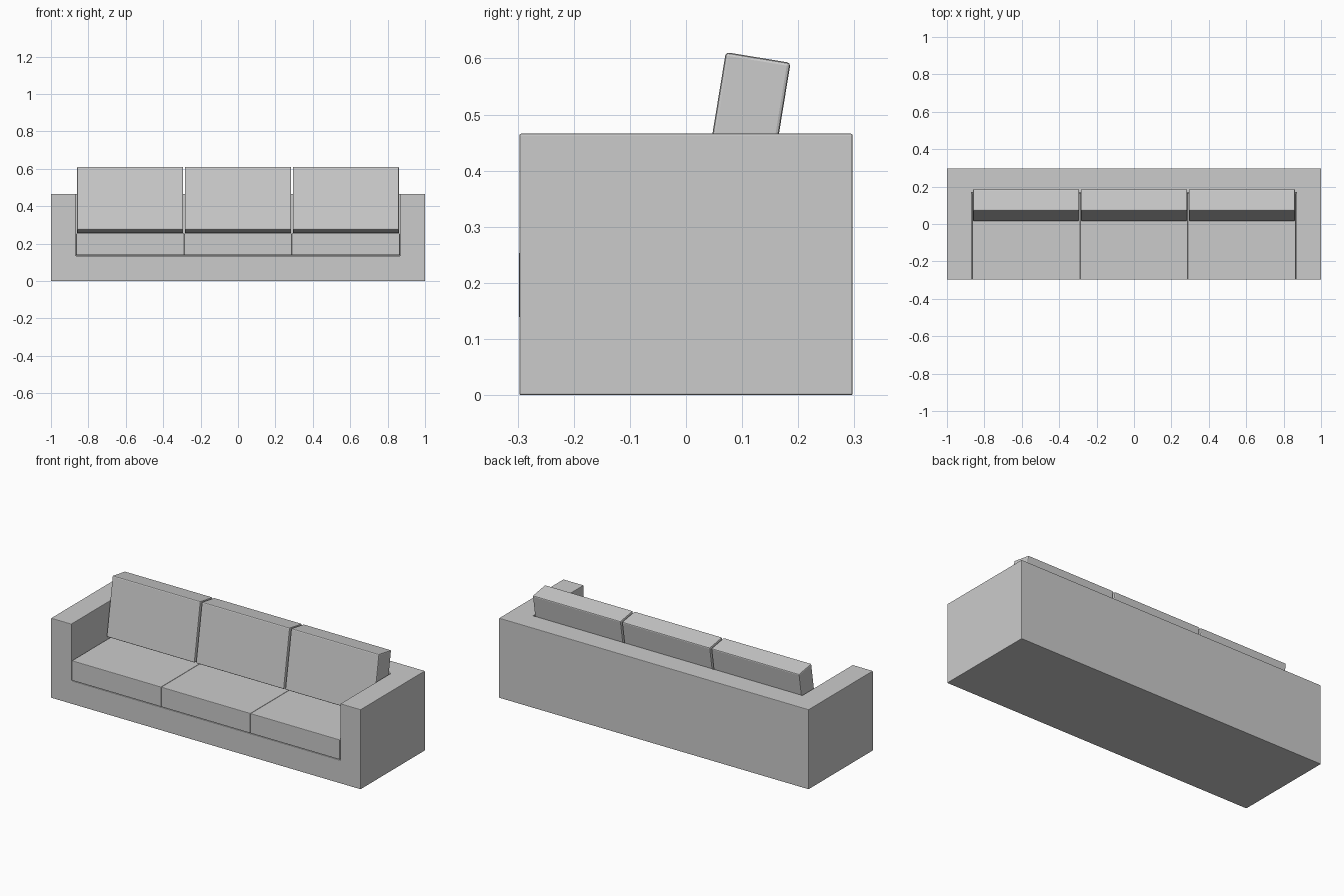
import bpy
from math import radians

if "Cube" in bpy.data.objects:
    bpy.data.objects.remove(bpy.data.objects["Cube"])


def box(name, lo, hi, bevel=0.0):
    """Axis-aligned box between two corners, with an optional small bevel."""
    centre = [(a + b) / 2 for a, b in zip(lo, hi)]
    bpy.ops.mesh.primitive_cube_add(size=1, location=centre)
    ob = bpy.context.object
    ob.name = name
    ob.scale = [b - a for a, b in zip(lo, hi)]
    bpy.ops.object.transform_apply(location=False, rotation=False, scale=True)
    if bevel:
        add_bevel(ob, bevel)
    return ob


def add_bevel(ob, width):
    mod = ob.modifiers.new("Bevel", "BEVEL")
    mod.width = width
    mod.segments = 2
    mod.limit_method = 'ANGLE'


# Frame: one block with the seating recess cut out between arms and back
frame = box("frame", (-1, -0.297, 0), (1, 0.297, 0.466))
cutter = box("recess_cutter", (-0.869, -0.5, 0.135), (0.869, 0.168, 0.7))
cutter.hide_render = True
cutter.hide_set(True)
cut = frame.modifiers.new("Recess", "BOOLEAN")
cut.operation = 'DIFFERENCE'
cut.solver = 'EXACT'
cut.object = cutter
add_bevel(frame, 0.003)

# Three seat cushions and three leaning back cushions
pitch = 0.577
for i, side in enumerate(("left", "middle", "right")):
    x = (i - 1) * pitch
    box(f"seat_cushion_{side}", (x - 0.288, -0.298, 0.138),
        (x + 0.288, 0.166, 0.254), 0.003)
    back = box(f"back_cushion_{side}", (x - 0.284, 0.043, 0.262),
               (x + 0.284, 0.16, 0.604), 0.006)
    back.location = (x, 0.101, 0.433)
    back.rotation_euler.x = radians(-9.3)
